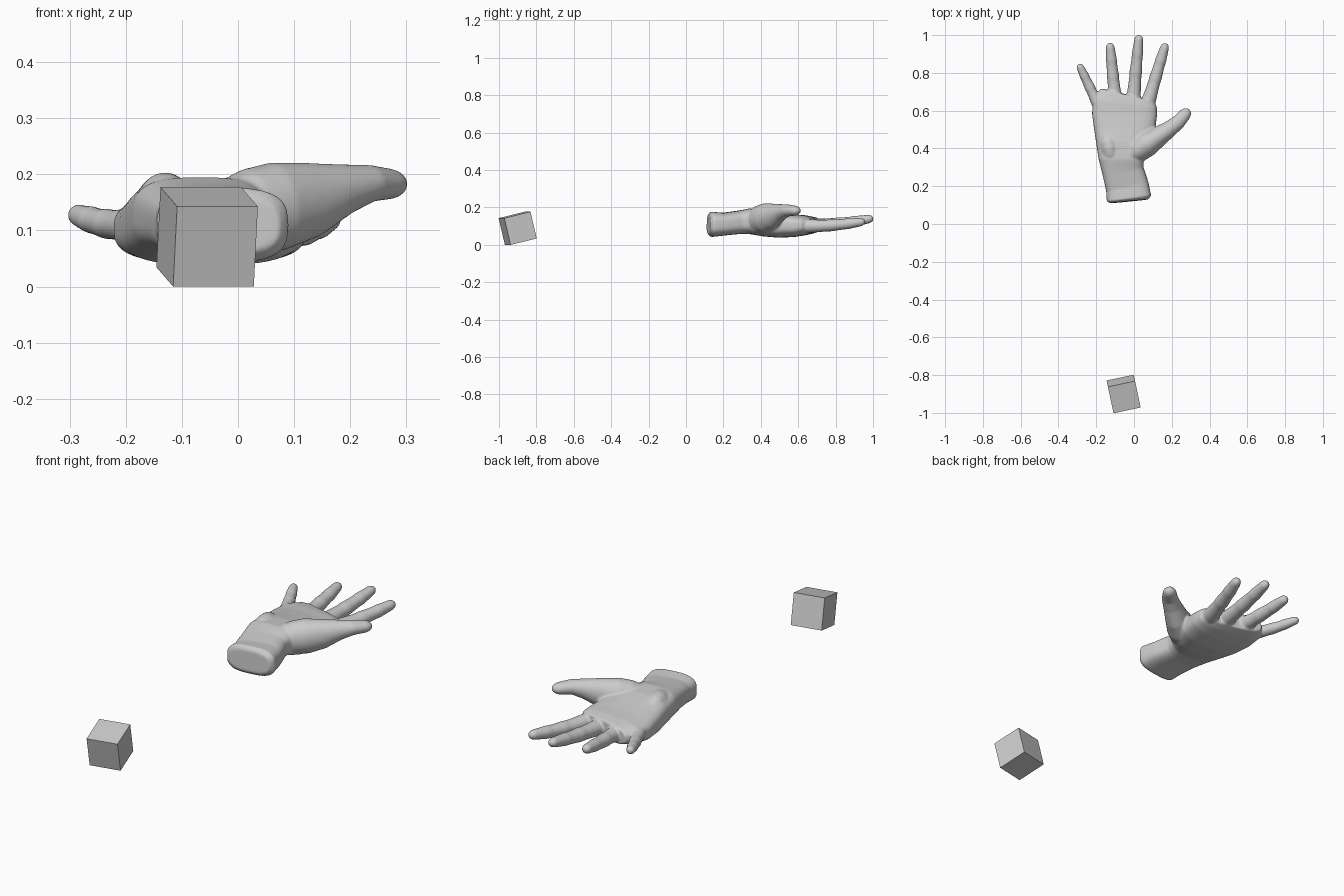
import bpy, bmesh
from math import sin, cos, pi, radians, sqrt
from mathutils import Vector

default = bpy.data.objects.get("Cube")
if default:
    bpy.data.objects.remove(default, do_unlink=True)

GREY = (0.6, 0.6, 0.6, 1)
mat = bpy.data.materials.new("plain grey")
mat.use_nodes = True
mat.diffuse_color = GREY
mat.node_tree.nodes["Principled BSDF"].inputs["Base Color"].default_value = GREY


def make_object(name, bm):
    bmesh.ops.recalc_face_normals(bm, faces=bm.faces)
    mesh = bpy.data.meshes.new(name)
    bm.to_mesh(mesh)
    bm.free()
    mesh.materials.append(mat)
    obj = bpy.data.objects.new(name, mesh)
    bpy.context.collection.objects.link(obj)
    return obj


def power(v, e):
    return abs(v) ** e * (1 if v >= 0 else -1)


def loft(bm, sections, square=2.0, sides=32):
    """Closed tube through (centre, half width, half height) sections."""
    rings = []
    for i, (c, w, h) in enumerate(sections):
        before = sections[max(i - 1, 0)][0]
        after = sections[min(i + 1, len(sections) - 1)][0]
        along = (after - before).normalized()
        side = along.cross(Vector((0, 0, 1))).normalized()
        up = side.cross(along)
        ring = []
        for k in range(sides):
            a = 2 * pi * k / sides
            p = side * w * power(cos(a), 2 / square) + up * h * power(sin(a), 2 / square)
            ring.append(bm.verts.new(c + p))
        rings.append(ring)
    for lo, hi in zip(rings, rings[1:]):
        for k in range(sides):
            n = (k + 1) % sides
            bm.faces.new((lo[k], lo[n], hi[n], hi[k]))
    bm.faces.new(rings[0])
    bm.faces.new(rings[-1])


def round_tip(sections, length):
    """Extend the last section with a domed end."""
    c, w, h = sections[-1]
    d = (c - sections[-2][0]).normalized()
    for t in (0.35, 0.65, 0.85, 0.96, 0.995):
        s = sqrt(1 - t * t)
        sections.append((c + d * length * t, w * s, h * s))
    return sections


bm = bmesh.new()

# Wrist and palm: y, left and right edge, bottom and top
palm = [
    (0.12, -0.125, 0.075, 0.06, 0.16),
    (0.135, -0.145, 0.092, 0.042, 0.177),
    (0.20, -0.15, 0.078, 0.05, 0.172),
    (0.28, -0.168, 0.052, 0.058, 0.182),
    (0.34, -0.187, 0.052, 0.058, 0.195),
    (0.42, -0.202, 0.09, 0.045, 0.19),
    (0.50, -0.212, 0.112, 0.038, 0.175),
    (0.58, -0.222, 0.122, 0.042, 0.163),
    (0.64, -0.218, 0.122, 0.052, 0.158),
    (0.685, -0.18, 0.105, 0.065, 0.148),
]
loft(bm, [(Vector(((a + b) / 2, y, (lo + hi) / 2)), (b - a) / 2, (hi - lo) / 2)
          for y, a, b, lo, hi in palm], square=3.0, sides=48)

# Thumb with its fleshy base
thumb = [
    (-0.02, 0.36, 0.13, 0.045, 0.06), (0.02, 0.39, 0.135, 0.065, 0.075),
    (0.07, 0.425, 0.143, 0.068, 0.079), (0.13, 0.463, 0.155, 0.054, 0.067),
    (0.19, 0.505, 0.174, 0.043, 0.045), (0.235, 0.54, 0.184, 0.038, 0.033),
    (0.265, 0.575, 0.183, 0.033, 0.028),
]
loft(bm, round_tip([(Vector(p[:3]), p[3], p[4]) for p in thumb], 0.043))

# Soft pad at the outer heel of the palm
pad = [(Vector((-0.13 - 0.02 * t, 0.40 + 0.09 * t, 0.14)),
        0.052 * sqrt(1 - t * t), 0.064 * sqrt(1 - t * t))
       for t in (-0.98, -0.8, -0.4, 0, 0.4, 0.8, 0.98)]
loft(bm, pad)

# Fingers: base, tip and thickness, swelling at the joints
fingers = [
    ((-0.175, 0.60, 0.11), (-0.292, 0.845, 0.13), 0.84),
    ((-0.095, 0.61, 0.105), (-0.128, 0.957, 0.135), 0.98),
    ((-0.008, 0.61, 0.10), (0.027, 1.0, 0.142), 1.0),
    ((0.062, 0.60, 0.10), (0.168, 0.955, 0.125), 1.0),
]
shape = [(0, 0.038), (0.2, 0.037), (0.32, 0.034), (0.42, 0.032), (0.50, 0.0335),
         (0.58, 0.031), (0.68, 0.029), (0.75, 0.030), (0.83, 0.027), (0.93, 0.024)]
for base, tip, size in fingers:
    base, tip = Vector(base), Vector(tip)
    sections = []
    for t, r in shape:
        centre = base.lerp(tip, t)
        centre.z -= 0.008 * sin(pi * t)
        sections.append((centre, r * size, r * size * 0.97))
    loft(bm, round_tip(sections, (tip - base).length * 0.07 + 0.003))

# Blend the overlapping parts into one smooth skin
hand = make_object("open_hand", bm)
blend = hand.modifiers.new("blend", 'REMESH')
blend.mode = 'VOXEL'
blend.voxel_size = 0.005
blend.use_smooth_shade = True
soften = hand.modifiers.new("soften", 'SMOOTH')
soften.factor = 0.5
soften.iterations = 8

# Tilted block
bm = bmesh.new()
bmesh.ops.create_cube(bm, size=0.147)
block = make_object("block", bm)
block.location = (-0.055, -0.9, 0.0885)
block.rotation_euler = (radians(13.5), 0, radians(12))
